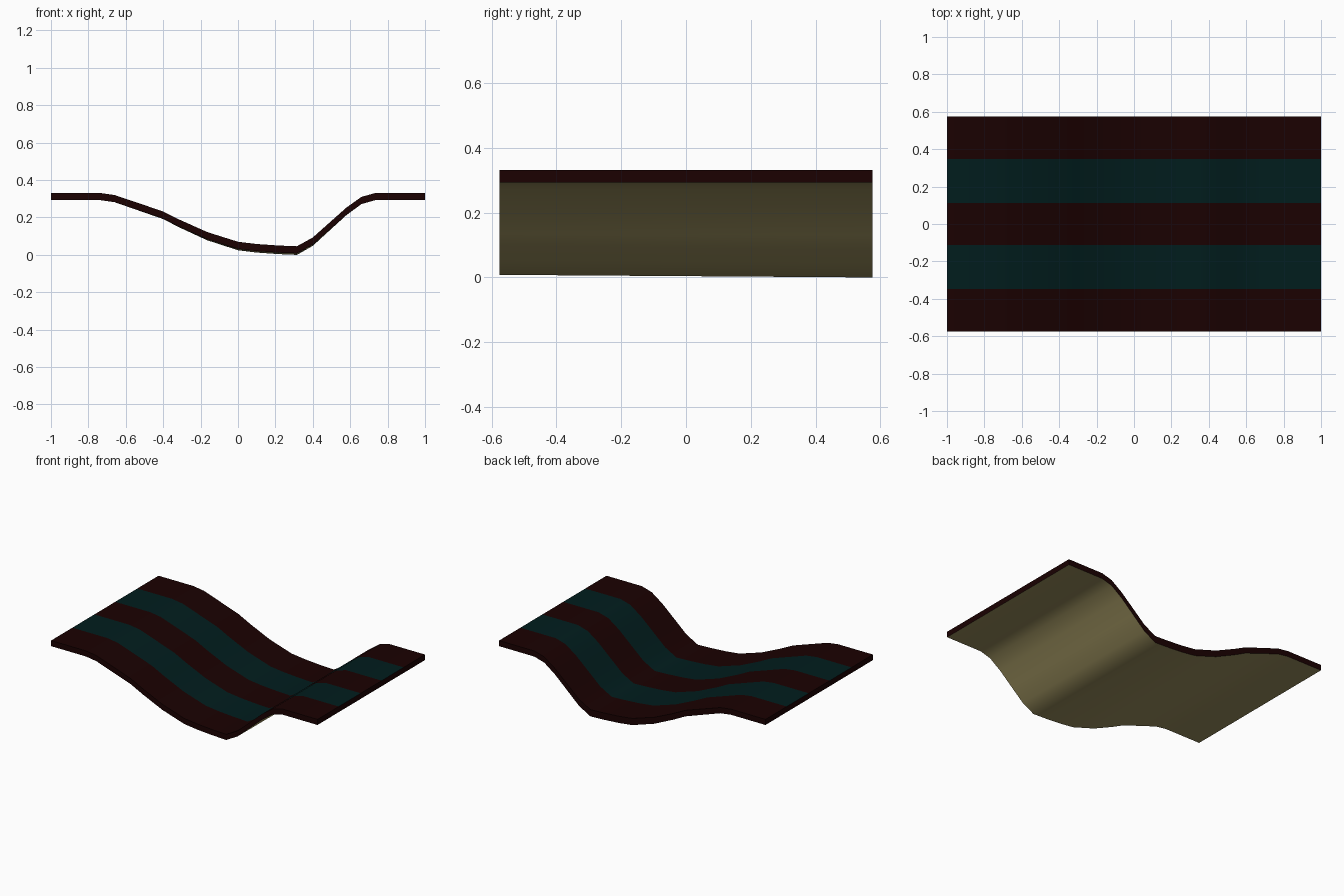
import bpy, bmesh, math

if "Cube" in bpy.data.objects:
    bpy.data.objects.remove(bpy.data.objects["Cube"])


def material(name, rgb):
    m = bpy.data.materials.new(name)
    m.diffuse_color = (*rgb, 1.0)
    m.use_nodes = True
    m.node_tree.nodes["Principled BSDF"].inputs["Base Color"].default_value = m.diffuse_color
    return m


mats = [material("dark maroon", (0.0105, 0.0003, 0.0003)),
        material("dark teal", (0.0003, 0.0122, 0.0125)),
        material("olive backing", (0.315, 0.265, 0.107))]
MAROON, TEAL, OLIVE = 0, 1, 2

# Top-surface profile (x, z): level, gentle dip, steep rise, level
PROFILE = [(-1, .331), (-.74, .331), (-.66, .32), (-.40, .232), (-.31, .187),
           (-.165, .122), (0, .07), (.10, .058), (.215, .05), (.315, .046),
           (.40, .093), (.49, .173), (.58, .253), (.66, .31), (.735, .331), (1, .331)]
THICK = .038
# Stripe borders across the width
BORDERS = [-.576, -.348, -.112, .112, .348, .576]


def underside(x, z, y):
    # The underside sags slightly towards the back in the dip
    sag = .008 * (y + .576) / 1.152 * max(0, (.331 - z) / .285)
    return z - THICK - sag


bm = bmesh.new()
top = [[bm.verts.new((x, y, z)) for y in BORDERS] for x, z in PROFILE]
low = [[bm.verts.new((x, y, underside(x, z, y))) for y in BORDERS] for x, z in PROFILE]


def face(verts, mat):
    bm.faces.new(verts).material_index = mat


nx, ny = len(PROFILE), len(BORDERS)
# Striped top and plain backing
for i in range(nx - 1):
    for j in range(ny - 1):
        face((top[i][j], top[i+1][j], top[i+1][j+1], top[i][j+1]), TEAL if j % 2 else MAROON)
        face((low[i][j], low[i][j+1], low[i+1][j+1], low[i+1][j]), OLIVE)
# Maroon rim along the long sides and the ends
for i in range(nx - 1):
    for j in (0, ny - 1):
        face((top[i][j], low[i][j], low[i+1][j], top[i+1][j]), MAROON)
for j in range(ny - 1):
    for i in (0, nx - 1):
        face((top[i][j], low[i][j], low[i][j+1], top[i][j+1]), MAROON)

bmesh.ops.recalc_face_normals(bm, faces=bm.faces)
mesh = bpy.data.meshes.new("wavy_rug")
bm.to_mesh(mesh)
bm.free()
rug = bpy.data.objects.new("wavy_rug", mesh)
bpy.context.collection.objects.link(rug)
for m in mats:
    mesh.materials.append(m)

bpy.context.view_layer.objects.active = rug
rug.select_set(True)
bpy.ops.object.shade_smooth_by_angle(angle=math.radians(40))
